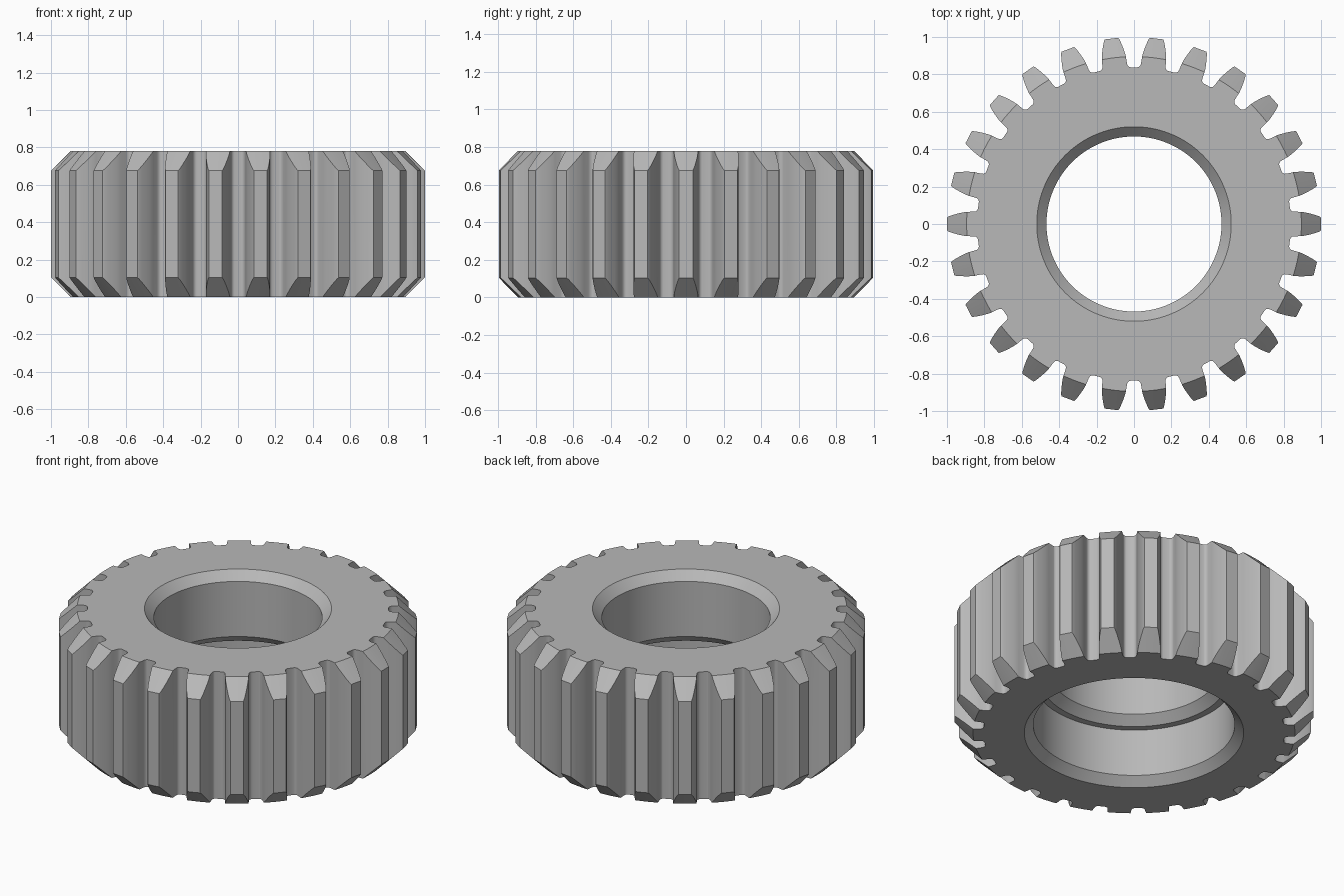
import bpy, bmesh, math

if "Cube" in bpy.data.objects:
    bpy.data.objects.remove(bpy.data.objects["Cube"])

TEETH = 26
HEIGHT = 0.78
SEGMENTS = 144

grey = bpy.data.materials.new("steel grey")
grey.diffuse_color = (0.48, 0.48, 0.48, 1)
grey.use_nodes = True
grey.node_tree.nodes["Principled BSDF"].inputs["Base Color"].default_value = grey.diffuse_color


def make_object(name, bm):
    bmesh.ops.recalc_face_normals(bm, faces=bm.faces)
    mesh = bpy.data.meshes.new(name)
    bm.to_mesh(mesh)
    bm.free()
    mesh.materials.append(grey)
    obj = bpy.data.objects.new(name, mesh)
    bpy.context.collection.objects.link(obj)
    return obj


def lathe(name, profile):
    """Revolve a closed (radius, z) profile around z."""
    bm = bmesh.new()
    rings = []
    for i in range(SEGMENTS):
        a = 2 * math.pi * (i + 0.37) / SEGMENTS
        rings.append([bm.verts.new((r * math.cos(a), r * math.sin(a), z)) for r, z in profile])
    n = len(profile)
    for i in range(SEGMENTS):
        p, q = rings[i], rings[(i + 1) % SEGMENTS]
        for j in range(n):
            k = (j + 1) % n
            bm.faces.new((p[j], q[j], q[k], p[k]))
    return make_object(name, bm)


def toothed_prism(name, half_tooth, z0, z1):
    """Repeat a mirrored tooth outline around z and extrude it."""
    outline = [(u, -v) for u, v in half_tooth] + [(u, v) for u, v in reversed(half_tooth)]
    bm = bmesh.new()
    verts = []
    for i in range(TEETH):
        a = 2 * math.pi * i / TEETH
        c, s = math.cos(a), math.sin(a)
        verts += [bm.verts.new((u * c - v * s, u * s + v * c, z0)) for u, v in outline]
    face = bm.faces.new(verts)
    new = bmesh.ops.extrude_face_region(bm, geom=[face])["geom"]
    bmesh.ops.translate(bm, vec=(0, 0, z1 - z0),
                        verts=[g for g in new if isinstance(g, bmesh.types.BMVert)])
    return make_object(name, bm)


# Turned blank: bevelled rim, stepped bore with chamfered edges
gear = lathe("gear", [
    (0.61, 0), (0.895, 0), (1.05, 0.155), (1.05, HEIGHT - 0.155), (0.895, HEIGHT),
    (0.52, HEIGHT), (0.468, HEIGHT - 0.052), (0.468, 0.39), (0.52, 0.34),
    (0.56, 0.34), (0.56, 0.05)])

# Tooth outline from root to tip: radius, half width
teeth = toothed_prism("teeth_cutter", [
    (0.834, 0.082), (0.838, 0.074), (0.846, 0.068), (0.858, 0.066), (0.895, 0.065),
    (0.92, 0.061), (0.945, 0.055), (0.97, 0.048), (0.99, 0.041), (0.9985, 0.036)],
    -0.1, HEIGHT + 0.1)

# Keep only the part of the blank inside the toothed outline
mod = gear.modifiers.new("cut teeth", 'BOOLEAN')
mod.operation = 'INTERSECT'
mod.solver = 'EXACT'
mod.object = teeth
bpy.context.view_layer.objects.active = gear
gear.select_set(True)
bpy.ops.object.modifier_apply(modifier=mod.name)
bpy.data.objects.remove(teeth)
bpy.ops.object.shade_smooth_by_angle(angle=math.radians(28))
